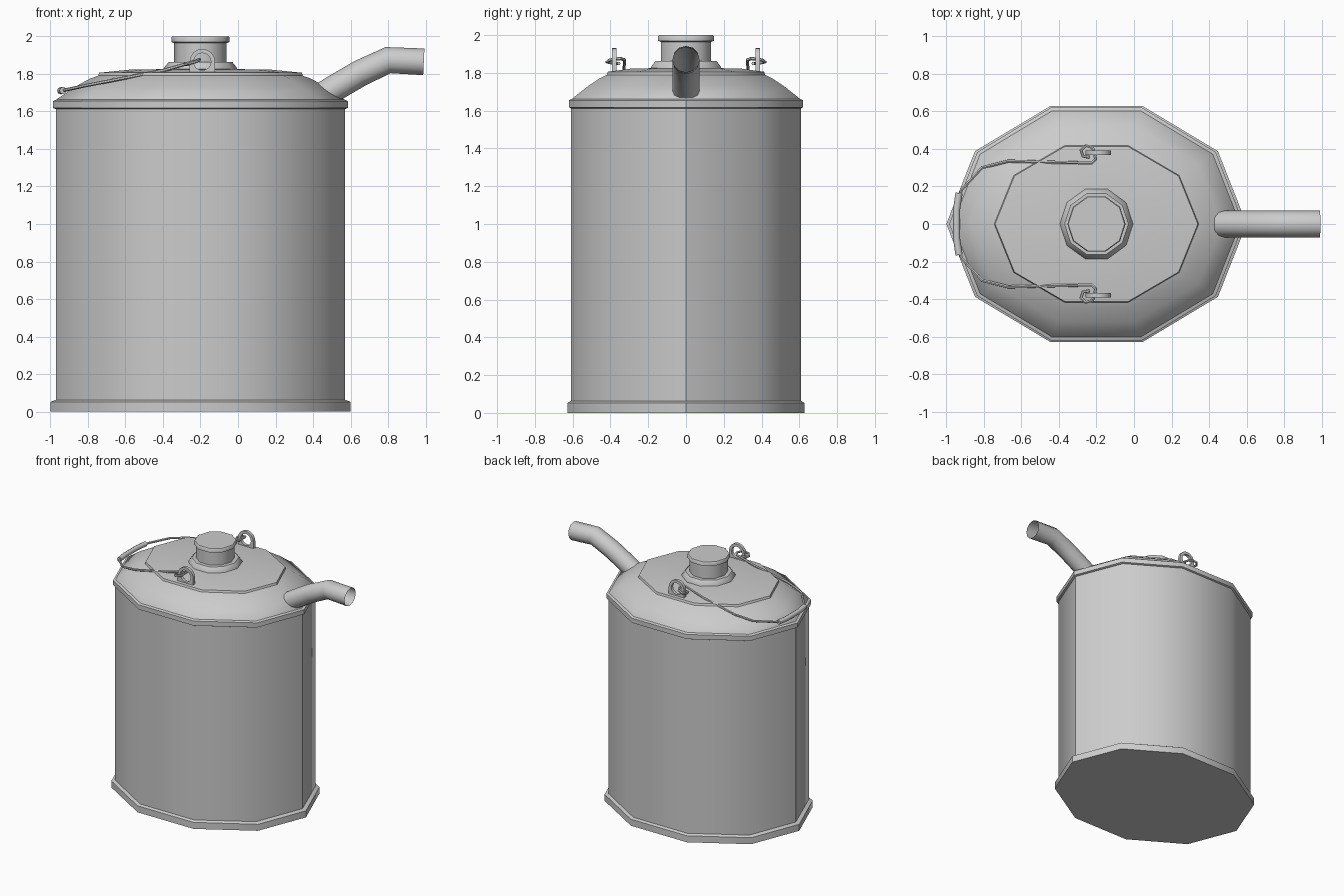
import bpy, bmesh, math

if "Cube" in bpy.data.objects:
    bpy.data.objects.remove(bpy.data.objects["Cube"])

CX = -0.2  # can axis


def finish(name, bm, angle=40):
    bmesh.ops.recalc_face_normals(bm, faces=bm.faces[:])
    me = bpy.data.meshes.new(name)
    bm.to_mesh(me)
    bm.free()
    ob = bpy.data.objects.new(name, me)
    bpy.context.collection.objects.link(ob)
    smooth(ob, angle)
    return ob


def smooth(ob, angle):
    bpy.ops.object.select_all(action='DESELECT')
    ob.select_set(True)
    bpy.context.view_layer.objects.active = ob
    bpy.ops.object.shade_smooth_by_angle(angle=math.radians(angle))


def lathe(name, rings, n=10, angle=40):
    """Closed stack of elliptical rings (x radius, y radius, z)."""
    bm = bmesh.new()
    loops = [[bm.verts.new((CX + a * math.cos(math.tau * i / n),
                            b * math.sin(math.tau * i / n), z)) for i in range(n)]
             for a, b, z in rings]
    for lo, hi in zip(loops, loops[1:]):
        for i in range(n):
            j = (i + 1) % n
            bm.faces.new((lo[i], lo[j], hi[j], hi[i]))
    bm.faces.new(loops[0])
    bm.faces.new(loops[-1])
    return finish(name, bm, angle)


def tube(name, pts, r, res=1, caps=True):
    """Round tube along a polyline."""
    cu = bpy.data.curves.new(name, 'CURVE')
    cu.dimensions = '3D'
    cu.bevel_depth = r
    cu.bevel_resolution = res
    cu.use_fill_caps = caps
    sp = cu.splines.new('POLY')
    sp.points.add(len(pts) - 1)
    for p, co in zip(sp.points, pts):
        p.co = (*co, 1)
    ob = bpy.data.objects.new(name, cu)
    bpy.context.collection.objects.link(ob)
    bpy.ops.object.select_all(action='DESELECT')
    ob.select_set(True)
    bpy.context.view_layer.objects.active = ob
    bpy.ops.object.convert(target='MESH')
    smooth(bpy.context.object, 50)
    return bpy.context.object


# Ten-sided oval can
lathe("base_rim", [(.80, .66, 0), (.80, .66, .052), (.775, .645, .062)])
lathe("body", [(.77, .64, .03), (.77, .64, 1.63)])
lathe("top_rim", [(.77, .64, 1.612), (.785, .652, 1.618),
                  (.785, .652, 1.655), (.77, .638, 1.662)])
lathe("domed_lid", [(.77, .638, 1.65), (.765, .632, 1.665), (.67, .545, 1.73),
                    (.59, .475, 1.774), (.545, .44, 1.79),
                    (.54, .435, 1.806), (.38, .31, 1.822), (.15, .15, 1.826)])

# Filler neck and cap
lathe("neck_flange", [(.195, .195, 1.81), (.195, .195, 1.832),
                      (.17, .17, 1.862), (.14, .14, 1.862)])
lathe("filler_neck", [(.14, .14, 1.84), (.14, .14, 1.975)])
lathe("cap", [(.14, .14, 1.964), (.155, .155, 1.97),
              (.155, .155, 1.994), (.15, .15, 2.0)])

# Open pouring spout
tube("spout", [(.42, 0, 1.665), (.52, 0, 1.727), (.65, 0, 1.803),
               (.80, 0, 1.873), (.99, 0, 1.864)], .071, res=4, caps=False)


def lug(name, y):
    """Flat eyelet plate: round top, square foot, round hole."""
    bm = bmesh.new()
    n, t, z0 = 16, .012, 1.865
    rings = {}
    for side in (-t, t):
        inner, outer = [], []
        for i in range(n):
            c, s = math.cos(math.tau * i / n), math.sin(math.tau * i / n)
            k = .068 / (1 if s > -1e-6 else max(abs(c), abs(s)))
            inner.append(bm.verts.new((-.19 + .046 * c, y + side, z0 + .046 * s)))
            outer.append(bm.verts.new((-.19 + k * c, y + side, z0 + k * s)))
        rings[side] = inner, outer
    (ia, oa), (ib, ob) = rings[-t], rings[t]
    for i in range(n):
        j = (i + 1) % n
        for p, q in ((ia, oa), (oa, ob), (ob, ib), (ib, ia)):
            bm.faces.new((p[i], p[j], q[j], q[i]))
    finish(name, bm, 35)


lug("lug_front", -.38)
lug("lug_back", .38)

# Wire bail: hook threaded through the lug, then swept back to the grip
half = [(-.235, .355, 1.85), (-.272, .362, 1.85), (-.282, .392, 1.852),
        (-.258, .418, 1.858), (-.222, .408, 1.866), (-.21, .38, 1.872),
        (-.205, .345, 1.876), (-.225, .325, 1.868), (-.39, .328, 1.82),
        (-.67, .335, 1.765), (-.81, .30, 1.738), (-.92, .18, 1.714),
        (-.945, .08, 1.71)]
tube("bail_wire", half + [(x, -y, z) for x, y, z in reversed(half)], .009)

# Grip around the wire
tube("grip", [(-.932, .165, 1.711), (-.945, .08, 1.71),
              (-.945, -.08, 1.71), (-.932, -.165, 1.711)], .019, res=2)
